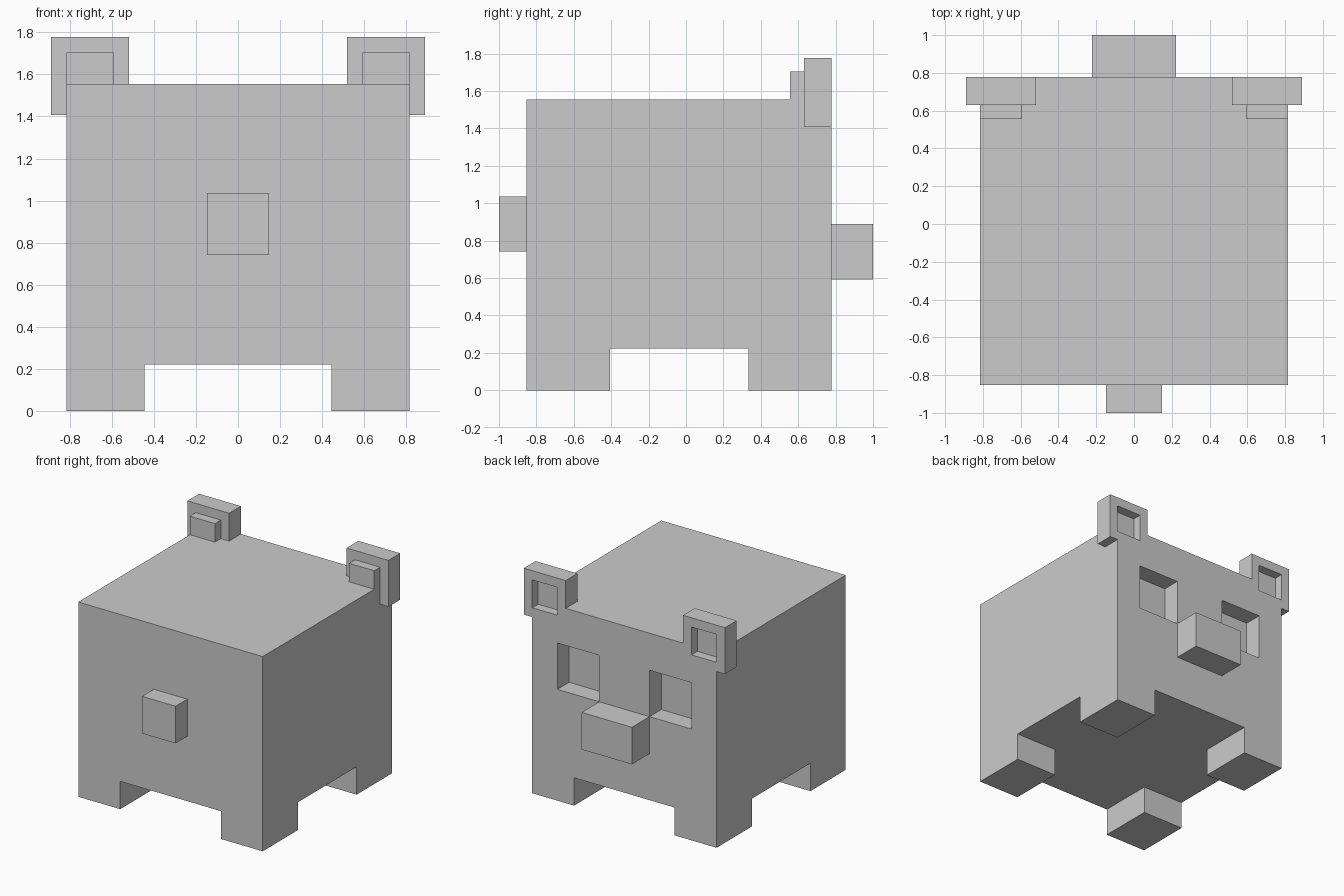
import bpy
import bmesh
from mathutils import Vector

if "Cube" in bpy.data.objects:
    bpy.data.objects.remove(bpy.data.objects["Cube"])

U = 2 / 27  # block grid: the model is 27 units long


def box(name, x, y, z):
    """Box from (min, max) ranges in grid units."""
    bm = bmesh.new()
    bmesh.ops.create_cube(bm, size=1)
    for v in bm.verts:
        v.co = Vector([r[1] * U if c > 0 else r[0] * U
                       for c, r in zip(v.co, (x, y, z))])
    mesh = bpy.data.meshes.new(name)
    bm.to_mesh(mesh)
    bm.free()
    obj = bpy.data.objects.new(name, mesh)
    bpy.context.collection.objects.link(obj)
    return obj


def combine(target, tool, operation):
    """Apply a boolean to target and discard the tool object."""
    mod = target.modifiers.new(operation.lower(), 'BOOLEAN')
    mod.operation = operation
    mod.solver = 'EXACT'
    mod.object = tool
    bpy.context.view_layer.objects.active = target
    bpy.ops.object.modifier_apply(modifier=mod.name)
    bpy.data.objects.remove(tool, do_unlink=True)


def sided(side, a, b):
    return tuple(sorted((side * a, side * b)))


# Body block, with two crossing channels underneath leaving four legs
body = box("body_with_legs_and_ears", (-11, 11), (-11.5, 10.5), (0, 21))
combine(body, box("leg_gap_lengthwise", (-6, 6), (-14, 14), (-2, 3)), 'DIFFERENCE')
combine(body, box("leg_gap_crosswise", (-14, 14), (-5.5, 4.5), (-2, 3)), 'DIFFERENCE')

for s in (-1, 1):
    # Ear plate with a raised inner block, hollowed from the face side
    combine(body, box("ear", sided(s, 7, 12), (8.5, 10.5), (19, 24)), 'UNION')
    combine(body, box("inner_ear", sided(s, 8, 11), (7.5, 9.5), (20, 23)), 'UNION')
    combine(body, box("ear_hollow", sided(s, 8, 11), (9.5, 12), (20, 23)), 'DIFFERENCE')
    # Eye socket
    combine(body, box("eye_socket", sided(s, 3, 8), (8.5, 12), (12, 17)), 'DIFFERENCE')

# Snout and tail
box("snout", (-3, 3), (10.5, 13.5), (8, 12))
box("tail", (-2, 2), (-13.5, -11.5), (10, 14))
